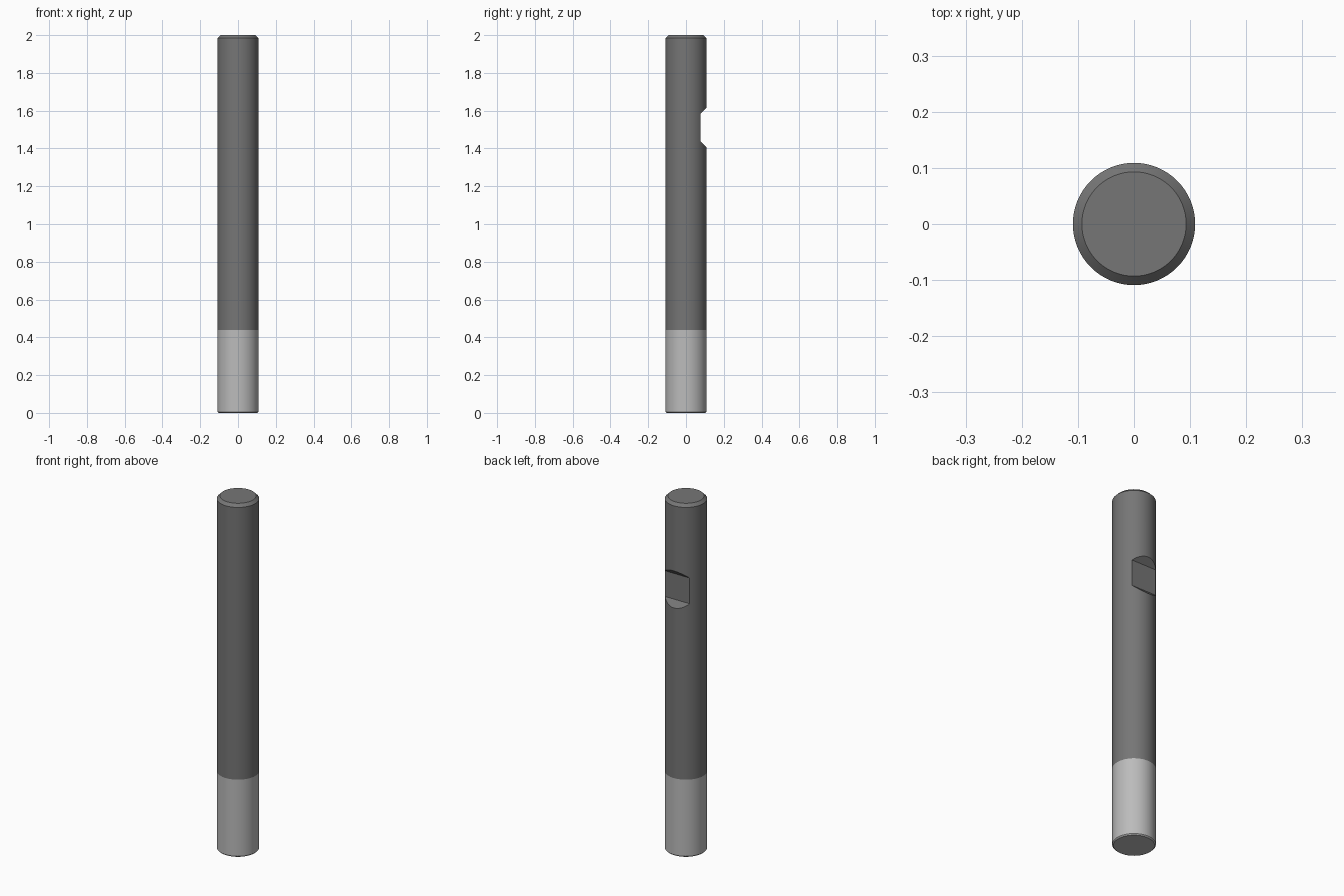
import bpy, bmesh, math
from mathutils import Vector

if "Cube" in bpy.data.objects:
    bpy.data.objects.remove(bpy.data.objects["Cube"])

R = 0.109          # rod radius
TIP = 0.44         # height where the pale end begins
SIDES = 96


def mesh_object(name, bm):
    bmesh.ops.recalc_face_normals(bm, faces=bm.faces)
    me = bpy.data.meshes.new(name)
    bm.to_mesh(me)
    bm.free()
    ob = bpy.data.objects.new(name, me)
    bpy.context.collection.objects.link(ob)
    return ob


def grey(name, v):
    m = bpy.data.materials.new(name)
    m.diffuse_color = (v, v, v, 1)
    m.use_nodes = True
    m.node_tree.nodes["Principled BSDF"].inputs["Base Color"].default_value = m.diffuse_color
    return m


# Rod: lathed profile with a chamfer at each end
profile = [(R - 0.006, 0), (R, 0.006), (R, TIP), (R, 1.984), (R - 0.016, 2.0)]
bm = bmesh.new()
rings = [[bm.verts.new((r * math.cos(2 * math.pi * i / SIDES),
                        r * math.sin(2 * math.pi * i / SIDES), z))
          for i in range(SIDES)] for r, z in profile]
for k, (a, b) in enumerate(zip(rings, rings[1:])):
    for i in range(SIDES):
        j = (i + 1) % SIDES
        f = bm.faces.new((a[i], a[j], b[j], b[i]))
        f.material_index = 1 if k < 2 else 0
bm.faces.new(rings[0]).material_index = 1
bm.faces.new(rings[-1])
rod = mesh_object("rod", bm)
dark = grey("dark_grey", 0.18)
rod.data.materials.append(dark)
rod.data.materials.append(grey("pale_grey", 0.5))

# Notch cutter: trapezoid with sloped ends, on the back of the rod
bm = bmesh.new()
section = [(0.077, 1.437), (0.137, 1.377), (0.137, 1.643), (0.077, 1.583)]
face = bm.faces.new([bm.verts.new((-0.2, y, z)) for y, z in section])
ext = bmesh.ops.extrude_face_region(bm, geom=[face])
bmesh.ops.translate(bm, vec=Vector((0.4, 0, 0)),
                    verts=[g for g in ext["geom"] if isinstance(g, bmesh.types.BMVert)])
cutter = mesh_object("notch_cutter", bm)
cutter.data.materials.append(dark)
cutter.hide_render = True
cutter.hide_set(True)

cut = rod.modifiers.new("notch", 'BOOLEAN')
cut.operation = 'DIFFERENCE'
cut.solver = 'EXACT'
cut.object = cutter

# Apply the cut, then smooth the round faces
bpy.context.view_layer.objects.active = rod
rod.select_set(True)
bpy.ops.object.modifier_apply(modifier=cut.name)
bpy.data.objects.remove(cutter)
bpy.ops.object.shade_smooth_by_angle(angle=math.radians(30))
